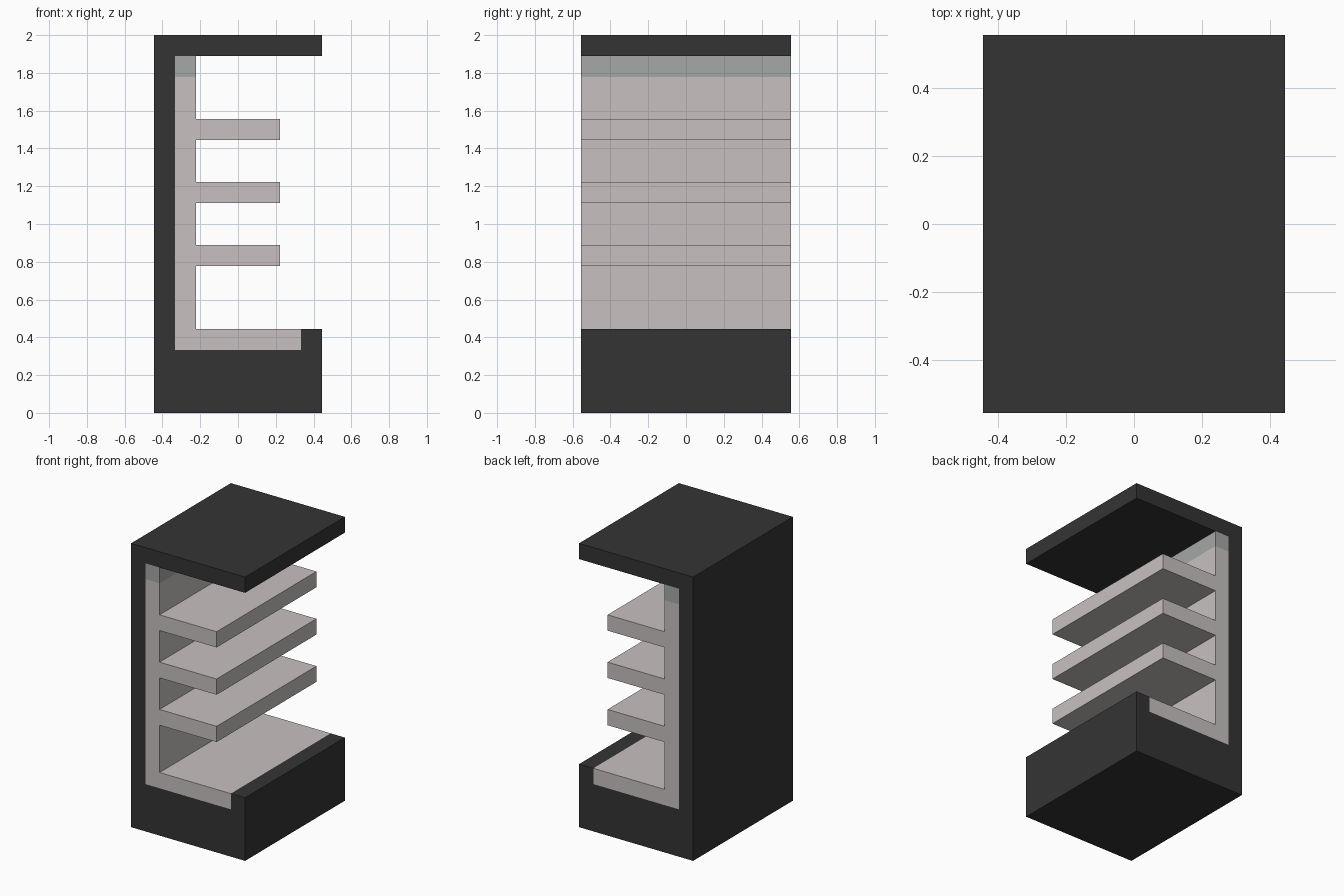
import bpy, bmesh
from mathutils import Vector

if "Cube" in bpy.data.objects:
    bpy.data.objects.remove(bpy.data.objects["Cube"])

U = 1 / 9          # modelling unit
HALF_DEPTH = 5     # in units

def material(name, rgb):
    m = bpy.data.materials.new(name)
    m.diffuse_color = (*rgb, 1)
    m.use_nodes = True
    m.node_tree.nodes["Principled BSDF"].inputs["Base Color"].default_value = m.diffuse_color
    return m

# Side outline: base, three shelves, top canopy, straight back
outline = [(-4, 0), (4, 0), (4, 4), (-2, 4)]
for z in (7, 10, 13):
    outline += [(-2, z), (2, z), (2, z + 1), (-2, z + 1)]
outline += [(-2, 17), (4, 17), (4, 18), (-4, 18)]

# Extrude the outline through the full depth
bm = bmesh.new()
face = bm.faces.new([bm.verts.new((x, -HALF_DEPTH, z)) for x, z in outline])
ext = bmesh.ops.extrude_face_region(bm, geom=[face], use_keep_orig=True)
bmesh.ops.translate(bm, vec=(0, 2 * HALF_DEPTH, 0),
                    verts=[v for v in ext["geom"] if isinstance(v, bmesh.types.BMVert)])
bmesh.ops.recalc_face_normals(bm, faces=bm.faces)

# Cut along the colour borders
for axis, pos in ((0, -3), (0, 3), (2, 3), (2, 16), (2, 17)):
    no = Vector((0, 0, 0))
    no[axis] = 1
    bmesh.ops.bisect_plane(bm, geom=bm.verts[:] + bm.edges[:] + bm.faces[:],
                           plane_co=no * pos, plane_no=no, dist=1e-4)

# Dark casing outside, pale lining and shelves inside, grey lamp strip at the top
for f in bm.faces:
    c = f.calc_center_median()
    if abs(c.x) > 3.01 or c.z < 2.99 or c.z > 16.99:
        f.material_index = 0
    else:
        f.material_index = 2 if c.z > 16.01 else 1

bmesh.ops.scale(bm, vec=(U, U, U), verts=bm.verts)
mesh = bpy.data.meshes.new("display_shelf")
bm.to_mesh(mesh)
bm.free()
for m in (material("dark casing", (0.034, 0.034, 0.034)),
          material("pale lining", (0.578, 0.527, 0.533)),
          material("grey strip", (0.376, 0.392, 0.381))):
    mesh.materials.append(m)
bpy.context.collection.objects.link(bpy.data.objects.new("display_shelf", mesh))
